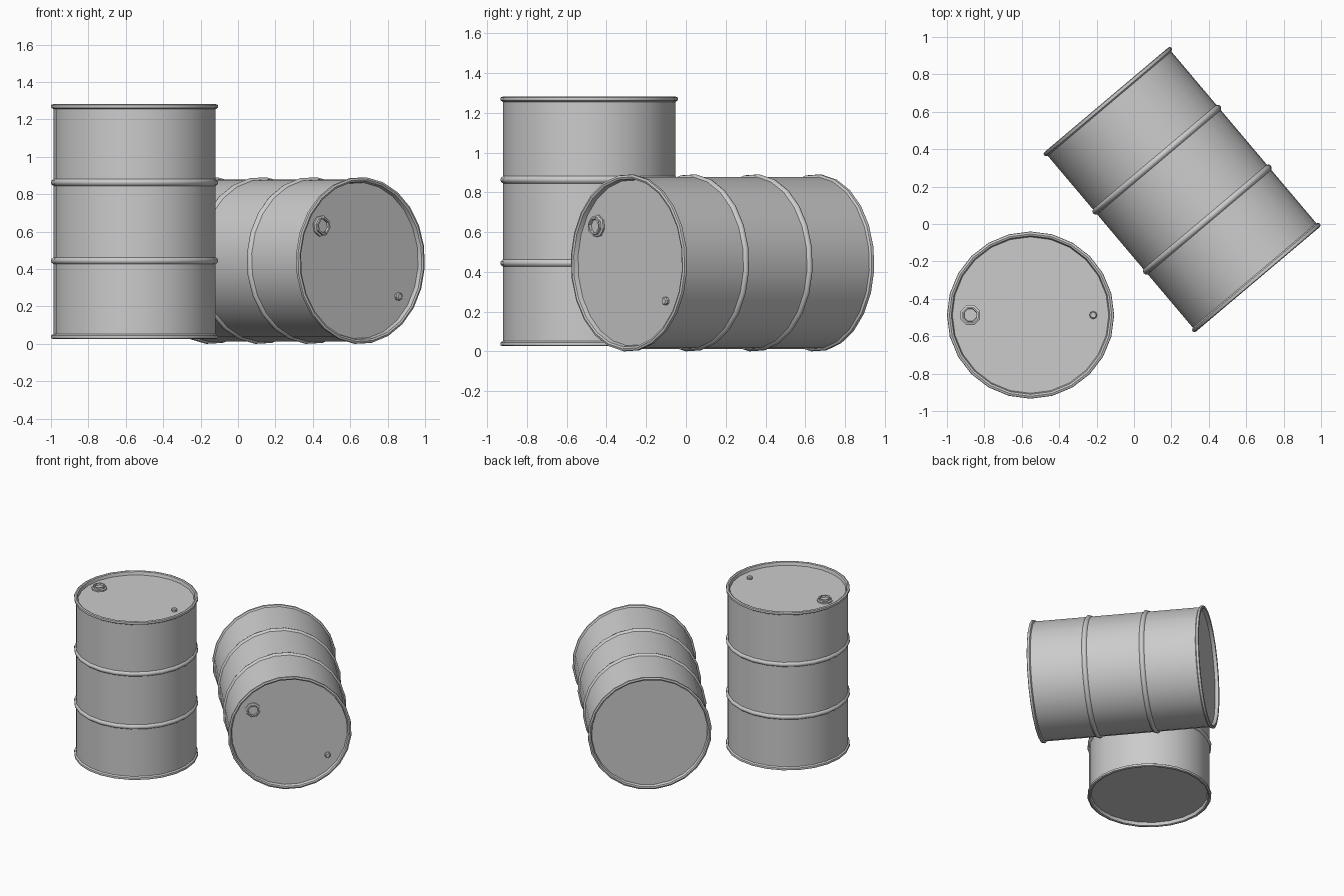
import bpy, bmesh, math
from mathutils import Matrix, Vector

if "Cube" in bpy.data.objects:
    bpy.data.objects.remove(bpy.data.objects["Cube"])

R, BODY, H = 0.447, 0.434, 1.256      # rim radius, body radius, height
LID_R, LID_DEPTH = 0.418, 0.028


def lathe(name, profile, sides, matrix, smooth=True):
    """Spin a (radius, height) profile around local z."""
    bm = bmesh.new()
    rings = []
    for r, z in profile:
        if r == 0:
            rings.append([bm.verts.new((0, 0, z))] * sides)
        else:
            rings.append([bm.verts.new((r * math.cos(2 * math.pi * i / sides),
                                        r * math.sin(2 * math.pi * i / sides), z))
                          for i in range(sides)])
    for a, b in zip(rings, rings[1:]):
        for i in range(sides):
            j = (i + 1) % sides
            quad = list(dict.fromkeys((a[i], a[j], b[j], b[i])))
            bm.faces.new(quad)
    bmesh.ops.recalc_face_normals(bm, faces=bm.faces)
    mesh = bpy.data.meshes.new(name)
    bm.to_mesh(mesh)
    bm.free()
    obj = bpy.data.objects.new(name, mesh)
    bpy.context.collection.objects.link(obj)
    obj.matrix_world = matrix
    if smooth:
        bpy.ops.object.select_all(action='DESELECT')
        obj.select_set(True)
        bpy.context.view_layer.objects.active = obj
        bpy.ops.object.shade_smooth_by_angle(angle=math.radians(35))
    return obj


def rib(z):
    """Rounded hoop around the body."""
    return [(BODY, z - 0.018), (R - 0.003, z - 0.010), (R, z),
            (R - 0.003, z + 0.010), (BODY, z + 0.018)]


def barrel(prefix, matrix):
    # Shell: recessed base, rolled rims, two hoops, recessed lid
    base_rim = [(0, LID_DEPTH), (LID_R, LID_DEPTH), (LID_R + 0.006, 0.004),
                (BODY, 0), (R - 0.002, 0.004), (R, 0.012),
                (R - 0.002, 0.020), (BODY, 0.027)]
    lid_rim = [(r, H - z) for r, z in reversed(base_rim)]
    lathe(prefix + "_shell", base_rim + rib(H / 3) + rib(H * 2 / 3) + lid_rim, 24, matrix)

    # Large filler cap with a sunken centre
    lid = H - LID_DEPTH
    lathe(prefix + "_filler_cap",
          [(0.057, -0.002), (0.057, 0.010), (0.046, 0.014), (0.046, 0.027),
           (0.037, 0.027), (0.035, 0.012), (0, 0.012)], 8,
          matrix @ Matrix.Translation((-0.322, 0, lid)) @ Matrix.Rotation(math.pi / 8, 4, 'Z'),
          smooth=False)

    # Small vent plug
    lathe(prefix + "_vent_plug",
          [(0.021, -0.002), (0.021, 0.014), (0.015, 0.020), (0, 0.020)], 8,
          matrix @ Matrix.Translation((0.335, 0, lid)), smooth=False)


# Standing barrel
barrel("standing_barrel", Matrix.Translation((-0.553, -0.487, 0.026)))

# Fallen barrel: axis lies flat, rolled so the caps sit diagonally
axis = Vector((0.645, -0.764, 0)).normalized()
side = Vector((0.764, 0.645, 0)).normalized()
roll = math.radians(35)
x_dir = side * math.cos(roll) - Vector((0, 0, 1)) * math.sin(roll)
y_dir = axis.cross(x_dir)
rot = Matrix((x_dir, y_dir, axis)).transposed().to_4x4()
centre = Vector((0.257, 0.184, 0.4455))
barrel("fallen_barrel", Matrix.Translation(centre - axis * H / 2) @ rot)
